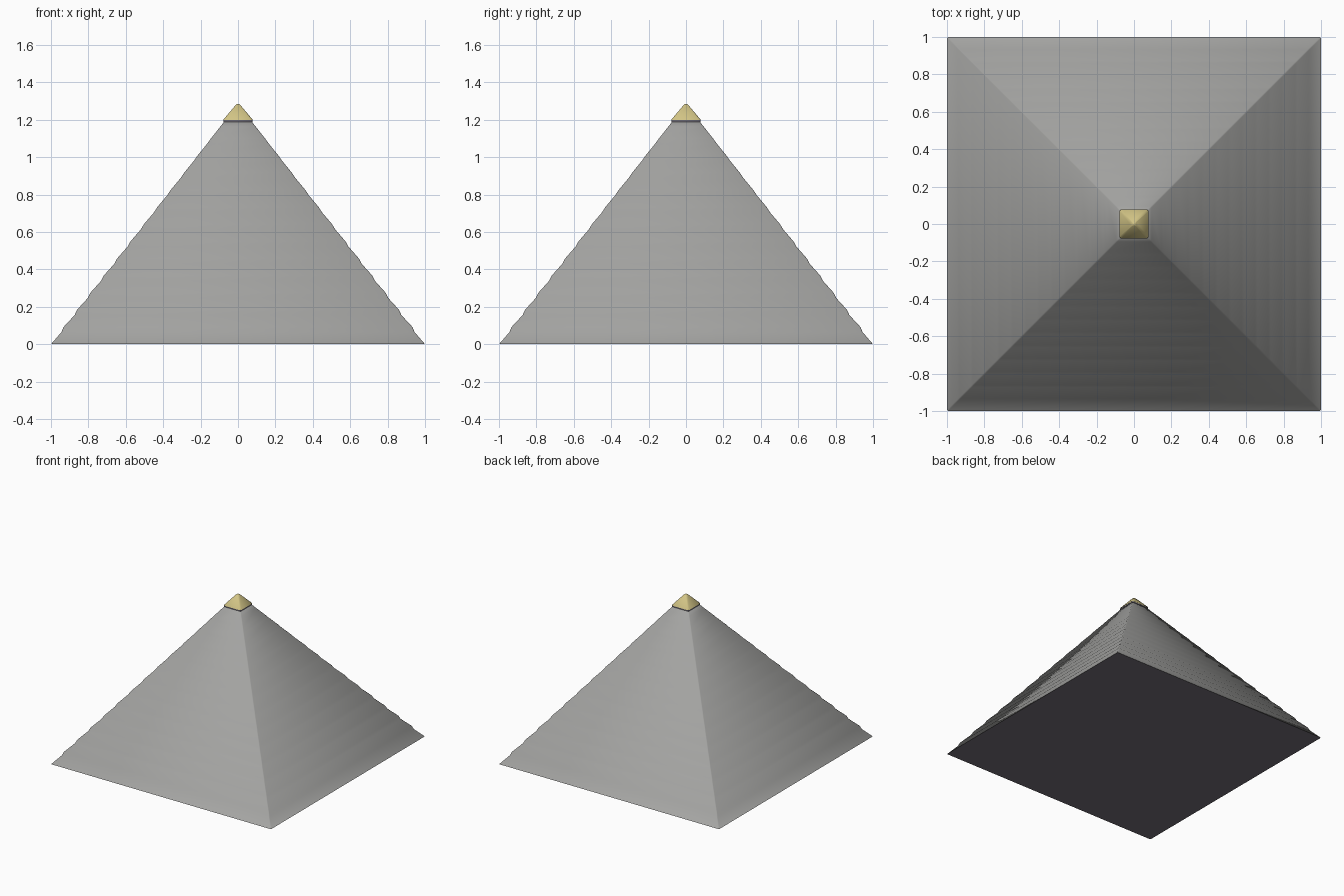
import bpy, bmesh, math

if "Cube" in bpy.data.objects:
    bpy.data.objects.remove(bpy.data.objects["Cube"])


def material(name, rgb):
    m = bpy.data.materials.new(name)
    m.diffuse_color = (*rgb, 1)
    m.use_nodes = True
    m.node_tree.nodes["Principled BSDF"].inputs["Base Color"].default_value = m.diffuse_color
    return m


stone = material("grey stone", (0.37, 0.37, 0.36))
dark = material("dark slate", (0.17, 0.155, 0.185))
gold = material("pale gold", (0.64, 0.55, 0.235))


def square_loft(name, profile, mats, cut):
    """Stack square rings (half width, height) with corners cut by a small amount."""
    bm = bmesh.new()
    rings = []
    for r, z in profile:
        c = min(cut, r * 0.15)
        ring = []
        for sx, sy in ((1, 1), (-1, 1), (-1, -1), (1, -1)):
            pair = [(sx * r, sy * (r - c)), (sx * (r - c), sy * r)]
            ring += [bm.verts.new((x, y, z)) for x, y in (pair if sx * sy > 0 else pair[::-1])]
        rings.append(ring)
    n = len(rings[0])
    for a, b in zip(rings, rings[1:]):
        for i in range(n):
            j = (i + 1) % n
            bm.faces.new((a[i], a[j], b[j], b[i]))
    bm.faces.new(rings[0][::-1])
    bm.faces.new(rings[-1])
    bmesh.ops.recalc_face_normals(bm, faces=bm.faces)
    # Underside takes the last material
    for f in bm.faces:
        if f.normal.z < -0.9:
            f.material_index = len(mats) - 1
    mesh = bpy.data.meshes.new(name)
    bm.to_mesh(mesh)
    bm.free()
    for m in mats:
        mesh.materials.append(m)
    obj = bpy.data.objects.new(name, mesh)
    bpy.context.collection.objects.link(obj)
    bpy.context.view_layer.objects.active = obj
    obj.select_set(True)
    bpy.ops.object.shade_smooth_by_angle(angle=math.radians(48))
    obj.select_set(False)


# Body: gently worn courses, each a shallow slope followed by a steeper one
TOP, R_TOP, COURSES = 1.19, 0.074, 13
profile = [(1.0, 0.0)]
for k in range(COURSES):
    fade = 1 - k / COURSES
    for t, bump in ((0.7, -0.006), (1.0, 0.004)):
        z = TOP * (k + t) / COURSES
        profile.append((1 - (1 - R_TOP) * z / TOP + bump * fade, z))
profile[-1] = (R_TOP, TOP)
square_loft("pyramid_body", profile, [stone, dark], 0.006)

# Dark seam under the capstone
square_loft("seam", [(0.077, 1.189), (0.077, 1.198)], [dark], 0.006)

# Capstone: small gold pyramid with softened corners and tip
square_loft("capstone", [(0.078, 1.198), (0.077, 1.202), (0.012, 1.279), (0.004, 1.285)],
            [gold], 0.010)
